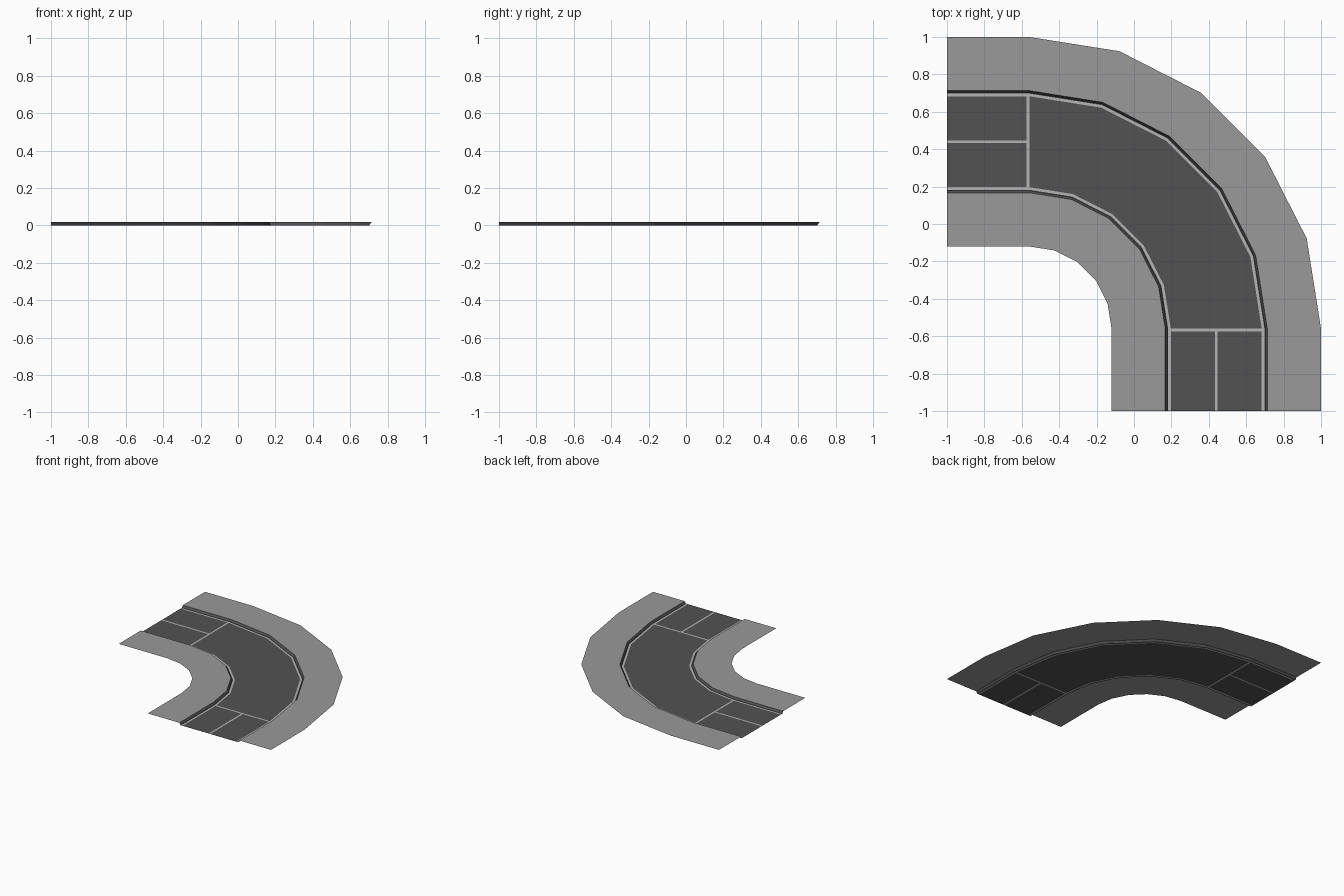
import bpy
import bmesh
from math import sin, cos, radians

if "Cube" in bpy.data.objects:
    bpy.data.objects.remove(bpy.data.objects["Cube"])

C = -0.56          # bend centre in x and y
TOP = 0.017        # pavement height
BAR = 0.014        # painted line width
STRAIGHT = 0.44    # length of each straight end

# Stations along the road: (angle, distance back along the straight end)
stations = [(0, STRAIGHT), (0, BAR), (0, 0)]
stations += [(18 * i, 0) for i in range(1, 5)]
stations += [(90, 0), (90, BAR), (90, STRAIGHT)]
LAST = len(stations) - 2

# Cross-section: (radius from bend centre, height)
section = [(0.44, TOP), (0.727, TOP), (0.738, 0), (0.743, 0), (0.757, 0),
           (0.993, 0), (1.007, 0),
           (1.243, 0), (1.257, 0), (1.262, 0), (1.273, TOP), (1.56, TOP)]


def material(name, grey):
    m = bpy.data.materials.new(name)
    m.diffuse_color = (grey, grey, grey, 1)
    m.use_nodes = True
    m.node_tree.nodes["Principled BSDF"].inputs["Base Color"].default_value = m.diffuse_color
    return m


def point(station, profile):
    angle, back = station
    r, z = profile
    a = radians(angle)
    x, y = C + r * sin(a), C + r * cos(a)
    return (x - back, y, z) if angle == 0 else (x, y - back, z)


def part_of(i, j):
    """Part name for the patch at station i and section strip j."""
    if j in (0, 10):
        return "pavement"
    if j in (1, 9):
        return "kerb"
    if j in (3, 7):
        return "painted_lines"
    if j in (4, 5, 6):
        crossbar = i in (1, LAST - 1)
        centre = j == 5 and i in (0, LAST)
        if crossbar or centre:
            return "painted_lines"
    return "asphalt"


def build(name, mat):
    bm = bmesh.new()
    for i in range(len(stations) - 1):
        for j in range(len(section) - 1):
            if part_of(i, j) == name:
                s, t = stations[i], stations[i + 1]
                p, q = section[j], section[j + 1]
                bm.faces.new([bm.verts.new(v) for v in
                              (point(s, p), point(t, p), point(t, q), point(s, q))])
    bmesh.ops.remove_doubles(bm, verts=bm.verts, dist=1e-4)
    mesh = bpy.data.meshes.new(name)
    bm.to_mesh(mesh)
    bm.free()
    mesh.materials.append(mat)
    bpy.context.collection.objects.link(bpy.data.objects.new(name, mesh))


# Road surface, kerbs, markings and pavements
dark = material("dark_grey", 0.085)
build("asphalt", dark)
build("kerb", dark)
build("painted_lines", material("line_grey", 0.46))
build("pavement", material("mid_grey", 0.32))
